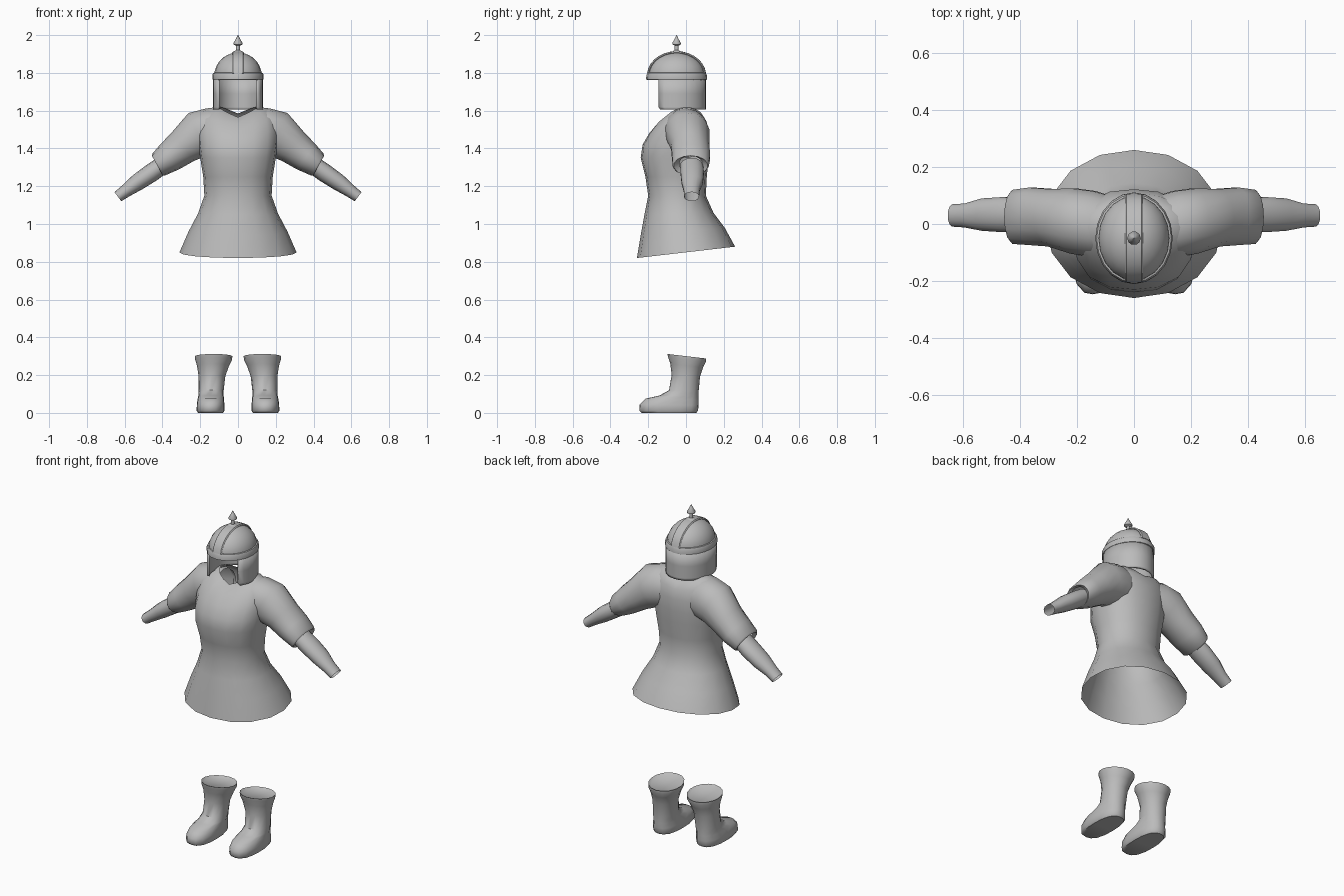
import bpy, bmesh, math
from mathutils import Vector as V

steel = bpy.data.materials.new("plain grey")
steel.diffuse_color = (0.5, 0.5, 0.5, 1)


def ring(c, u, v, n=16, p=2.0):
    """Superellipse ring around c, spanned by half-axes u and v."""
    pts = []
    for i in range(n):
        a = 2 * math.pi * i / n
        ca, sa = math.cos(a), math.sin(a)
        s = (abs(ca) ** p + abs(sa) ** p) ** (-1 / p)
        pts.append(V(c) + V(u) * ca * s + V(v) * sa * s)
    return pts


def loft(name, rings, cap_start=False, cap_end=False, angle=50, closed=True):
    bm = bmesh.new()
    rows = [[bm.verts.new(p) for p in r] for r in rings]
    n = len(rows[0])
    for a, b in zip(rows, rows[1:]):
        for i in range(n if closed else n - 1):
            j = (i + 1) % n
            bm.faces.new((a[i], a[j], b[j], b[i]))
    if cap_start:
        bm.faces.new(rows[0][::-1])
    if cap_end:
        bm.faces.new(rows[-1])
    bmesh.ops.recalc_face_normals(bm, faces=bm.faces)
    me = bpy.data.meshes.new(name)
    bm.to_mesh(me)
    bm.free()
    ob = bpy.data.objects.new(name, me)
    bpy.context.collection.objects.link(ob)
    me.materials.append(steel)
    bpy.ops.object.select_all(action='DESELECT')
    ob.select_set(True)
    bpy.context.view_layer.objects.active = ob
    bpy.ops.object.shade_smooth_by_angle(angle=math.radians(angle))
    return ob


def level_ring(zf, zb, hw, yf, yb, p=2.0, lift=0.0, x=0.0, n=16):
    """Roughly horizontal ring from front (yf, zf) to back (yb, zb)."""
    pts = ring((x, (yf + yb) / 2, (zf + zb) / 2), (hw, 0, 0),
               (0, (yb - yf) / 2, (zb - zf) / 2), n, p)
    for q in pts:
        q.z += lift * abs(q.x - x) / hw
    return pts


# Tunic body: flared skirt, waist, chest, shoulders and neckline
body = [
    (0.82, 0.88, 0.31, -0.26, 0.26, 2.1, 0),
    (0.94, 0.98, 0.262, -0.24, 0.205, 2.1, 0),
    (1.05, 1.06, 0.212, -0.22, 0.145, 2.1, 0),
    (1.15, 1.15, 0.178, -0.20, 0.105, 2.2, 0),
    (1.25, 1.25, 0.184, -0.215, 0.11, 2.3, 0),
    (1.35, 1.35, 0.20, -0.24, 0.12, 2.4, 0),
    (1.42, 1.42, 0.21, -0.23, 0.122, 2.4, 0),
    (1.48, 1.49, 0.215, -0.195, 0.122, 2.3, 0.01),
    (1.53, 1.545, 0.205, -0.15, 0.108, 2.2, 0.03),
    (1.56, 1.575, 0.16, -0.105, 0.085, 2.0, 0.045),
    (1.565, 1.585, 0.105, -0.085, 0.06, 2.0, 0.045),
]
loft("tunic_body", [level_ring(*r) for r in body])


def limb_rings(rows, s):
    """Rings along an arm: x, z, y, half-height, half-depth, slope down."""
    out = []
    for x, z, y, h, d, slope in rows:
        t = math.radians(slope)
        out.append(ring((s * x, y, z), (s * h * math.sin(t), 0, h * math.cos(t)),
                        (0, d, 0), 14, 2.1))
    return out


sleeve = [
    (0.08, 1.49, -0.01, 0.115, 0.11, 5),
    (0.14, 1.49, 0.00, 0.125, 0.118, 12),
    (0.21, 1.475, 0.01, 0.124, 0.117, 25),
    (0.29, 1.41, 0.022, 0.096, 0.103, 40),
    (0.36, 1.357, 0.027, 0.083, 0.103, 36),
    (0.42, 1.315, 0.025, 0.067, 0.097, 29),
    (0.427, 1.309, 0.025, 0.060, 0.090, 29),
    (0.415, 1.318, 0.025, 0.048, 0.062, 29),
]
forearm = [
    (0.40, 1.312, 0.03, 0.047, 0.060, 37),
    (0.455, 1.273, 0.033, 0.049, 0.063, 37),
    (0.53, 1.222, 0.033, 0.045, 0.058, 37),
    (0.59, 1.178, 0.03, 0.035, 0.043, 37),
    (0.636, 1.145, 0.03, 0.030, 0.040, 37),
]
# Boots: front z, back z, half-width, front y, back y, squareness, lift, x
boot = [
    (0.0, 0.0, 0.066, -0.235, 0.055, 2.6, 0, 0.145),
    (0.012, 0.012, 0.074, -0.247, 0.064, 2.6, 0, 0.145),
    (0.045, 0.04, 0.073, -0.245, 0.066, 2.6, 0, 0.145),
    (0.075, 0.07, 0.070, -0.215, 0.066, 2.5, 0, 0.144),
    (0.092, 0.09, 0.067, -0.14, 0.066, 2.3, 0, 0.143),
    (0.12, 0.115, 0.066, -0.09, 0.067, 2.1, 0, 0.142),
    (0.20, 0.19, 0.071, -0.076, 0.074, 2.0, 0, 0.138),
    (0.26, 0.24, 0.085, -0.083, 0.09, 2.0, 0, 0.132),
    (0.295, 0.27, 0.098, -0.095, 0.105, 2.0, 0, 0.129),
    (0.312, 0.288, 0.099, -0.098, 0.106, 2.0, 0, 0.129),
    (0.30, 0.277, 0.085, -0.082, 0.09, 2.0, 0, 0.129),
]
for s, side in ((-1, "right"), (1, "left")):
    loft(side + "_sleeve", limb_rings(sleeve, s))
    loft(side + "_forearm", limb_rings(forearm, s))
    loft(side + "_boot", [level_ring(*r[:7], x=s * r[7]) for r in boot], True, True)

# Helmet
CY = -0.05


def oval(z, rx, ry, n=20):
    return ring((0, CY, z), (rx, 0, 0), (0, ry, 0), n)


dome = []
for i in range(8):
    a = math.radians(i * 12.5)
    dome.append(oval(1.785 + 0.123 * math.sin(a), 0.126 * math.cos(a), 0.15 * math.cos(a)))
loft("helmet_dome", dome, cap_end=True)

band = [(1.775, 0.120, 0.142), (1.762, 0.128, 0.153), (1.765, 0.135, 0.161),
        (1.788, 0.136, 0.160), (1.80, 0.131, 0.154), (1.803, 0.118, 0.14)]
loft("helmet_band", [oval(*b) for b in band])

# Raised ridge running front to back over the dome
ridge = []
for i in range(15):
    a = math.radians(6 + i * 12)
    d = V((0, -math.cos(a) * 0.15, math.sin(a) * 0.123))
    nrm = V((0, d.y / 0.15 ** 2, d.z / 0.123 ** 2)).normalized()
    ridge.append(ring(V((0, CY, 1.785)) + d, (0.031, 0, 0), nrm * 0.007, 8, 4))
loft("helmet_ridge", ridge, True, True, angle=40)

# Neck and cheek guard: curved plate open at the face
guard = []
for t in (0.0, 0.5, 0.92, 1.0):
    row = []
    for i in range(21):
        f = i / 20
        trim = 4 if t == 1.0 else 0
        a = math.radians(-38 + trim + (256 - 2 * trim) * f)
        row.append(V((0.127 * math.cos(a), CY + 0.15 * math.sin(a), 1.775 - 0.17 * t)))
    guard.append(row)
g = loft("neck_guard", guard, closed=False)
m = g.modifiers.new("thickness", 'SOLIDIFY')
m.thickness = 0.012
m.offset = 0

# Finial spike on top
spike = [(1.90, 0.024), (1.913, 0.024), (1.92, 0.011), (1.944, 0.010),
         (1.95, 0.023), (1.958, 0.024), (1.98, 0.011), (2.0, 0.001)]
loft("helmet_spike", [oval(z, r, r, 10) for z, r in spike], True, True)
